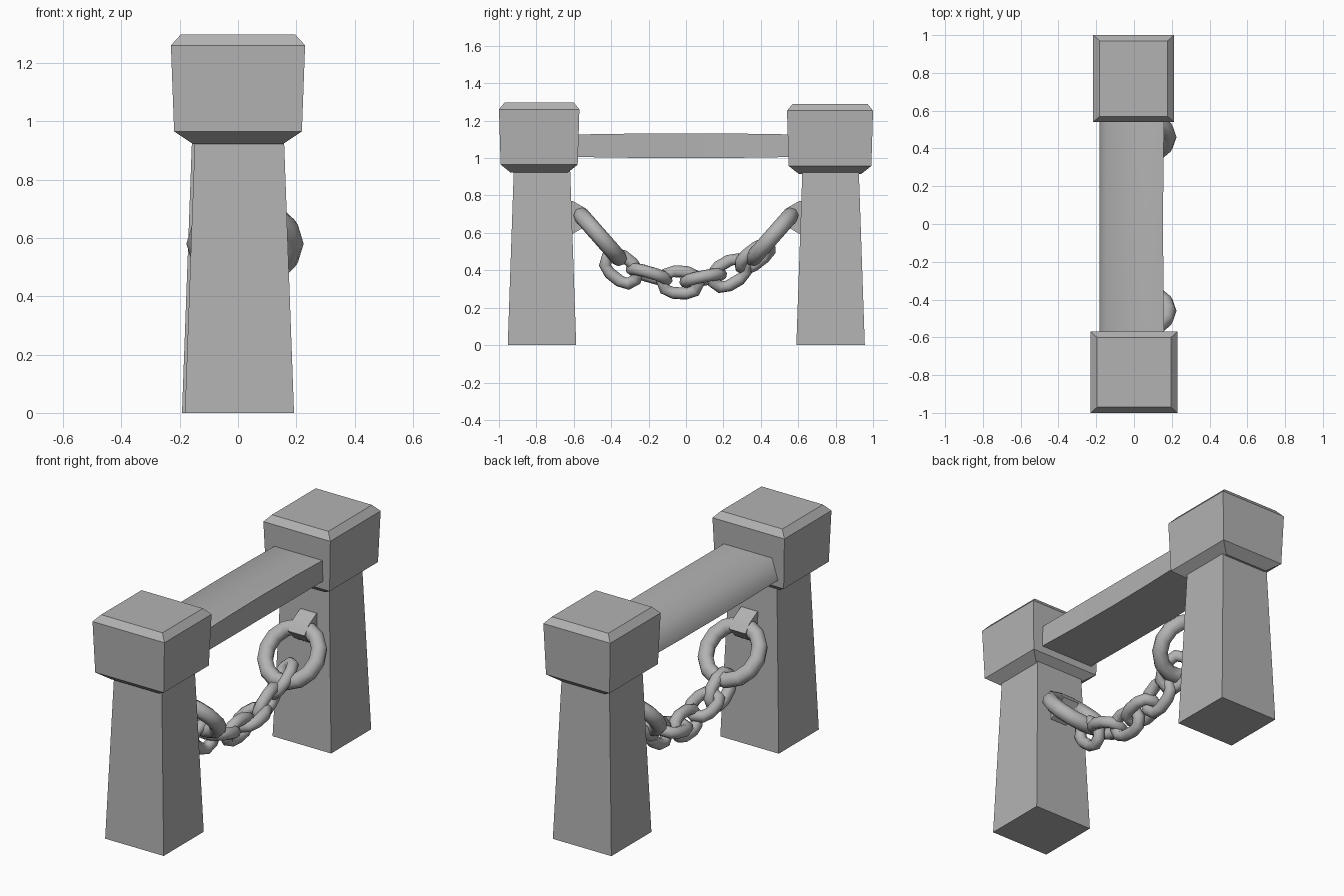
import bpy, bmesh
from math import pi, cos, sin, radians
from mathutils import Matrix, Vector

cube = bpy.data.objects.get("Cube")
if cube:
    bpy.data.objects.remove(cube)

STONE = (0.45, 0.45, 0.45, 1)
stone = bpy.data.materials.new("grey stone")
stone.use_nodes = True
stone.diffuse_color = STONE
stone.node_tree.nodes["Principled BSDF"].inputs["Base Color"].default_value = STONE


def finish(name, bm, smooth=None):
    bmesh.ops.recalc_face_normals(bm, faces=bm.faces)
    mesh = bpy.data.meshes.new(name)
    bm.to_mesh(mesh)
    bm.free()
    mesh.materials.append(stone)
    obj = bpy.data.objects.new(name, mesh)
    bpy.context.collection.objects.link(obj)
    if smooth:
        bpy.ops.object.select_all(action='DESELECT')
        obj.select_set(True)
        bpy.context.view_layer.objects.active = obj
        bpy.ops.object.shade_smooth_by_angle(angle=radians(smooth))
    return obj


def loft(name, loops, closed=False, smooth=None):
    """Skin equal-length rings of points; cap the ends unless closed."""
    bm = bmesh.new()
    rings = [[bm.verts.new(p) for p in loop] for loop in loops]
    n = len(rings[0])
    pairs = list(zip(rings, rings[1:]))
    if closed:
        pairs.append((rings[-1], rings[0]))
    else:
        bm.faces.new(rings[0])
        bm.faces.new(rings[-1])
    for a, b in pairs:
        for i in range(n):
            j = (i + 1) % n
            bm.faces.new((a[i], a[j], b[j], b[i]))
    return finish(name, bm, smooth)


def block(name, sections):
    """Square column from (x, y, z, half width, half depth) sections."""
    corners = ((-1, -1), (1, -1), (1, 1), (-1, 1))
    loft(name, [[(x + sx * w, y + sy * d, z) for sx, sy in corners]
                for x, y, z, w, d in sections])


def link(name, centre, direction, roll, straight, radius, tube, steps, sides):
    """Rounded chain link, long axis along direction; roll 0 faces sideways."""
    along = Vector((0, *direction)).normalized()
    face = Vector((1, 0, 0))
    frame = Matrix((along, face.cross(along), face)).transposed()
    frame = frame @ Matrix.Rotation(radians(roll), 3, 'X')
    loops = []
    for side in (1, -1):
        for k in range(steps + 1 if straight else steps):
            a = -pi / 2 + pi * k / steps + (0 if side > 0 else pi)
            out = Vector((cos(a), sin(a), 0))
            core = out * radius + Vector((side * straight, 0, 0))
            loops.append([Vector(centre) + frame @ (
                core + out * tube * cos(t) + Vector((0, 0, tube * sin(t))))
                for t in (2 * pi * s / sides for s in range(sides))])
    loft(name, loops, closed=True, smooth=50)


# Posts with chamfered caps
posts = (("front", 0.005, -0.77, 0.0, -0.785, 0.23, 0.215, 0.0),
         ("back", -0.005, 0.773, -0.002, 0.77, 0.214, 0.23, -0.007))
for label, px, py, cx, cy, w, d, dz in posts:
    block(label + "_post", [(px, py, 0, 0.187, 0.183),
                            (px, py, 0.93, 0.153, 0.151)])
    block(label + "_cap", [(cx, cy, 0.922 + dz, w - 0.075, d - 0.063),
                           (cx, cy, 0.965 + dz, w - 0.011, d - 0.009),
                           (cx, cy, 1.26 + dz, w, d),
                           (cx, cy, 1.297 + dz, w - 0.034, d - 0.03)])

# Top beam, leaning on its outer side and slightly bowed
beam = []
for y in (-0.6, -0.3, 0, 0.3, 0.6):
    bow = 0.006 * (y / 0.6) ** 2
    beam.append([(-0.183, y, 1.0 + bow), (0.154 + bow, y, 1.0 + bow),
                 (0.154 + bow, y, 1.132 - bow), (-0.148, y, 1.132 - bow)])
loft("top_beam", beam, smooth=80)

# Wall brackets and large rings, mirrored front to back
bracket = ((0.64, 0.775), (0.605, 0.77), (0.535, 0.73), (0.5, 0.685),
           (0.555, 0.625), (0.605, 0.595), (0.64, 0.595))
for label, s in (("front", -1), ("back", 1)):
    loft(label + "_bracket", [[(x, s * y, z) for y, z in bracket]
                              for x in (-0.03, 0.075)])
    link(label + "_ring", (0.024, s * 0.46, 0.58), (-s * 0.66, -0.75),
         90, 0, 0.157, 0.044, 7, 8)

# Hanging chain: centre (y, z), direction, roll
chain = (((-0.345, 0.41), (0.75, -0.6), 12),
         ((-0.197, 0.378), (0.95, -0.28), 80),
         ((-0.03, 0.335), (1, -0.06), 15),
         ((0.092, 0.358), (0.97, 0.2), 82),
         ((0.23, 0.385), (0.85, 0.5), 15),
         ((0.37, 0.475), (0.78, 0.6), 55))
for i, ((y, z), direction, roll) in enumerate(chain):
    link(f"chain_link_{i + 1}", (0.022, y, z), direction, roll,
         0.037, 0.06, 0.033, 4, 8)
